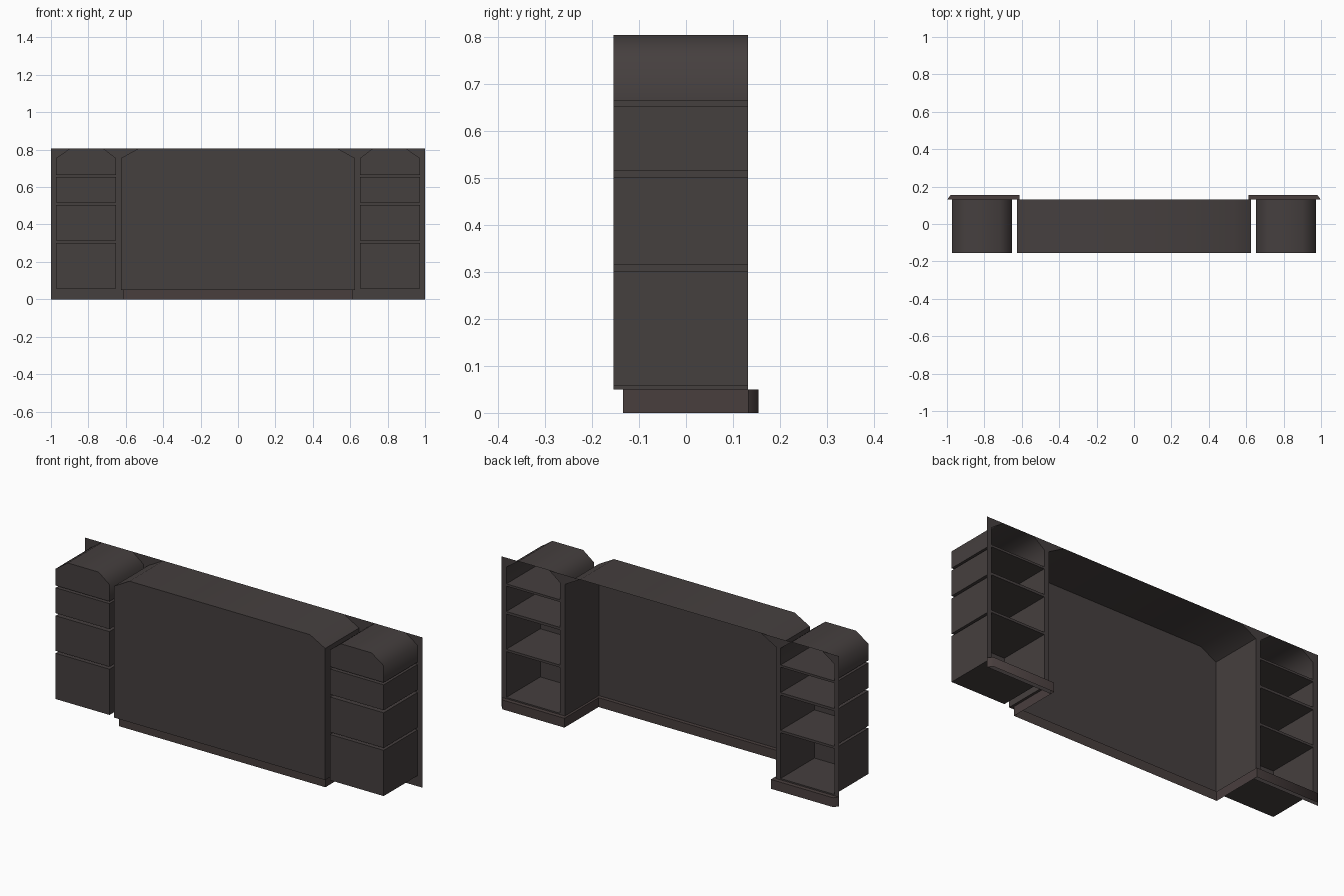
import bpy, bmesh, math

if "Cube" in bpy.data.objects:
    bpy.data.objects.remove(bpy.data.objects["Cube"])

FRONT, BACK = -0.155, 0.132      # depth of the hollow bays
TOP, SHOULDER, BASE = 0.805, 0.755, 0.05


def material(name, rgb):
    m = bpy.data.materials.new(name)
    m.diffuse_color = (*rgb, 1)
    m.use_nodes = True
    m.node_tree.nodes["Principled BSDF"].inputs["Base Color"].default_value = m.diffuse_color
    return m


body_mat = material("dark_charcoal_brown", (0.060, 0.050, 0.049))
plinth_mat = material("dark_reddish_brown", (0.066, 0.049, 0.048))


def make(name, polys, mat, mirror=False, recalc=True):
    """Mesh from a list of polygons, welded, optionally mirrored over x."""
    bm = bmesh.new()
    for p in polys:
        bm.faces.new([bm.verts.new(v) for v in p])
    bmesh.ops.remove_doubles(bm, verts=bm.verts, dist=1e-5)
    if recalc:
        bmesh.ops.recalc_face_normals(bm, faces=bm.faces)
    me = bpy.data.meshes.new(name)
    bm.to_mesh(me)
    bm.free()
    me.materials.append(mat)
    ob = bpy.data.objects.new(name, me)
    bpy.context.collection.objects.link(ob)
    bpy.ops.object.select_all(action='DESELECT')
    ob.select_set(True)
    bpy.context.view_layer.objects.active = ob
    bpy.ops.object.shade_smooth_by_angle(angle=math.radians(60))
    if mirror:
        ob.modifiers.new("mirror", 'MIRROR').use_mirror_merge = False
    return ob


def bay(profile, closed=True):
    """Hollow bay: closed at the front, open at the back."""
    polys = [[(x, FRONT, z) for x, z in profile]]
    n = len(profile)
    for i in range(n if closed else n - 1):
        (x0, z0), (x1, z1) = profile[i], profile[(i + 1) % n]
        polys.append([(x0, FRONT, z0), (x1, FRONT, z1),
                      (x1, BACK, z1), (x0, BACK, z0)])
    return polys


# Side cubbies, stacked with thin gaps
XI, XO = 0.653, 0.972
levels = [(0.057, 0.302), (0.315, 0.503), (0.517, 0.653)]
for i, (z0, z1) in enumerate(levels):
    make(f"side_cubby_{i + 1}",
         bay([(XI, z0), (XO, z0), (XO, z1), (XI, z1)]), body_mat, True)

# Top cubby with chamfered shoulders
make("top_cubby", bay([(XI, 0.665), (XO, 0.665), (XO, SHOULDER),
                       (0.9, TOP), (0.718, TOP), (XI, SHOULDER)]),
     body_mat, True)

# Wide centre bay, open at the bottom and back
make("centre_bay", bay([(0.625, BASE), (0.625, SHOULDER), (0.535, TOP),
                        (-0.535, TOP), (-0.625, SHOULDER), (-0.625, BASE)],
                       closed=False), body_mat)

# Flat rear face frame around the openings
frame = [
    [(1, 0), (1, TOP), (0.9, TOP), (XO, SHOULDER), (XO, 0)],
    [(0.625, BASE), (XI, BASE), (XI, SHOULDER), (0.718, TOP),
     (0.535, TOP), (0.625, SHOULDER)],
    [(0.612, 0), (XI, 0), (XI, BASE), (0.612, BASE)],
]
for z0, z1 in [(0, 0.057), (0.302, 0.315), (0.503, 0.517), (0.653, 0.665)]:
    frame.append([(XI, z0), (XO, z0), (XO, z1), (XI, z1)])
make("rear_face_frame",
     [[(x, BACK, z) for x, z in reversed(p)] for p in frame],
     body_mat, True, recalc=False)

# Plinth: one continuous skirting path, stepping in under the centre bay
half = [(0.998, BACK), (0.98, 0.155), (0.612, 0.155), (0.612, -0.134)]
path = half + [(-x, y) for x, y in reversed(half)]
make("plinth", [[(*a, 0), (*b, 0), (*b, BASE), (*a, BASE)]
                for a, b in zip(path, path[1:])], plinth_mat)

# Ledges covering the plinth top at the back and under the centre bay
make("plinth_cap", [[(x, y, BASE) for x, y in p] for p in (
    [(0.612, BACK), (0.998, BACK), (0.98, 0.155), (0.612, 0.155)],
    [(0.612, FRONT), (0.625, FRONT), (0.625, BACK), (0.612, BACK)],
    [(0, FRONT), (0.612, FRONT), (0.612, -0.134), (0, -0.134)])],
    plinth_mat, True)
